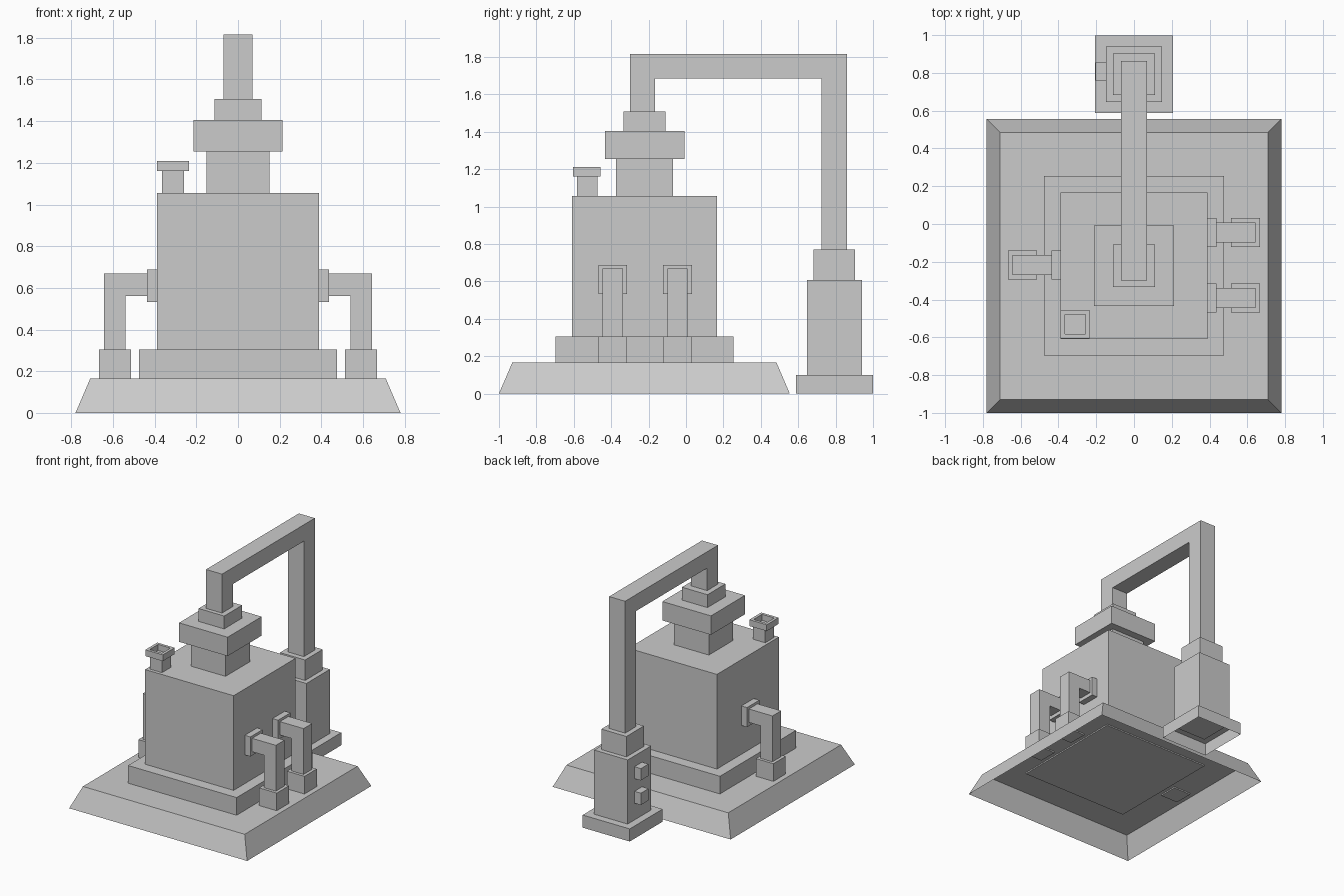
import bpy, bmesh
from mathutils import Vector

cube = bpy.data.objects.get("Cube")
if cube:
    bpy.data.objects.remove(cube)

grey = bpy.data.materials.new("plain_grey")
grey.use_nodes = True
grey.diffuse_color = (0.6, 0.6, 0.6, 1)
grey.node_tree.nodes["Principled BSDF"].inputs["Base Color"].default_value = (0.6, 0.6, 0.6, 1)

SINK = 0.01  # stacked parts reach slightly into the one below


def finish(name, bm):
    mesh = bpy.data.meshes.new(name)
    bm.to_mesh(mesh)
    bm.free()
    mesh.materials.append(grey)
    obj = bpy.data.objects.new(name, mesh)
    bpy.context.collection.objects.link(obj)
    return obj


def box(name, x, y, z, taper=0, open_bottom=False, recess=None):
    """Box from (min, max) ranges; optional tapered top, open base or sunken top."""
    bm = bmesh.new()
    bmesh.ops.create_cube(bm, size=1)
    for v in bm.verts:
        top = v.co.z > 0
        inset = taper if top else 0
        v.co = Vector([(r[0] + inset) if c < 0 else (r[1] - inset)
                       for r, c in ((x, v.co.x), (y, v.co.y))] + [z[1] if top else z[0]])
    bm.normal_update()
    lid = max(bm.faces, key=lambda f: f.normal.z)
    floor = min(bm.faces, key=lambda f: f.normal.z)
    if recess:
        rim, depth = recess
        bmesh.ops.inset_region(bm, faces=[lid], thickness=rim)
        hole = bmesh.ops.extrude_discrete_faces(bm, faces=[lid])["faces"][0]
        bmesh.ops.translate(bm, verts=hole.verts, vec=(0, 0, -depth))
    if open_bottom:
        bmesh.ops.delete(bm, geom=[floor], context='FACES_ONLY')
    return finish(name, bm)


def square(name, cy, half, z, **options):
    """Box centred on x = 0 with a square footprint."""
    return box(name, (-half, half), (cy - half, cy + half), z, **options)


def prism(name, profile, place, depth):
    """Extrude a flat profile; place maps each (u, z) point into space."""
    bm = bmesh.new()
    face = bm.faces.new([bm.verts.new(place(u, z)) for u, z in profile])
    ext = bmesh.ops.extrude_face_region(bm, geom=[face])["geom"]
    bmesh.ops.translate(bm, verts=[g for g in ext if isinstance(g, bmesh.types.BMVert)], vec=depth)
    bmesh.ops.recalc_face_normals(bm, faces=bm.faces)
    return finish(name, bm)


# Sloped platform and boiler body
box("platform", (-0.78, 0.78), (-1, 0.555), (0, 0.165), taper=0.071, open_bottom=True)
square("plinth", -0.221, 0.476, (0.165 - SINK, 0.305))
square("boiler_body", -0.221, 0.388, (0.305 - SINK, 1.055))

# Stacked top
square("neck", -0.221, 0.152, (1.055 - SINK, 1.255 + SINK))
square("wide_cap", -0.221, 0.213, (1.255, 1.405))
square("top_collar", -0.221, 0.112, (1.405 - SINK, 1.507))

# Overhead pipe
arch = [(-0.3, 1.497), (-0.3, 1.815), (0.862, 1.815), (0.862, 0.76),
        (0.725, 0.76), (0.725, 1.685), (-0.165, 1.685), (-0.165, 1.497)]
prism("overhead_pipe", arch, lambda u, z: (-0.07, u, z), (0.14, 0, 0))

# Rear tower with two knobs
square("tower_foot", 0.793, 0.206, (0, 0.1), open_bottom=True)
square("tower_body", 0.793, 0.147, (0.1 - SINK, 0.608))
square("tower_collar", 0.793, 0.11, (0.608 - SINK, 0.77))
for label, z in (("lower", 0.28), ("upper", 0.475)):
    box(label + "_knob", (-0.203, -0.14), (0.76, 0.855), (z - 0.047, z + 0.047))

# Filler spout on the front corner
box("spout_stem", (-0.364, -0.258), (-0.583, -0.472), (1.055 - SINK, 1.16))
box("spout_rim", (-0.388, -0.236), (-0.605, -0.456), (1.16, 1.21), recess=(0.031, 0.048))

# Side pipes: wall flange, elbow and foot
elbow = [(0.41, 0.562), (0.41, 0.668), (0.644, 0.668), (0.644, 0.295),
         (0.54, 0.295), (0.54, 0.562)]
for label, side, cy in (("left_front", 1, -0.392), ("left_back", 1, -0.045), ("right", -1, -0.217)):
    def span(a, b):
        return tuple(sorted((side * a, side * b)))
    wide = (cy - 0.077, cy + 0.077)
    box(label + "_flange", span(0.38, 0.437), wide, (0.533, 0.688))
    prism(label + "_elbow", elbow, lambda u, z: (side * u, cy - 0.054, z), (0, 0.108, 0))
    box(label + "_pipe_foot", span(0.514, 0.668), wide, (0.165 - SINK, 0.305))
